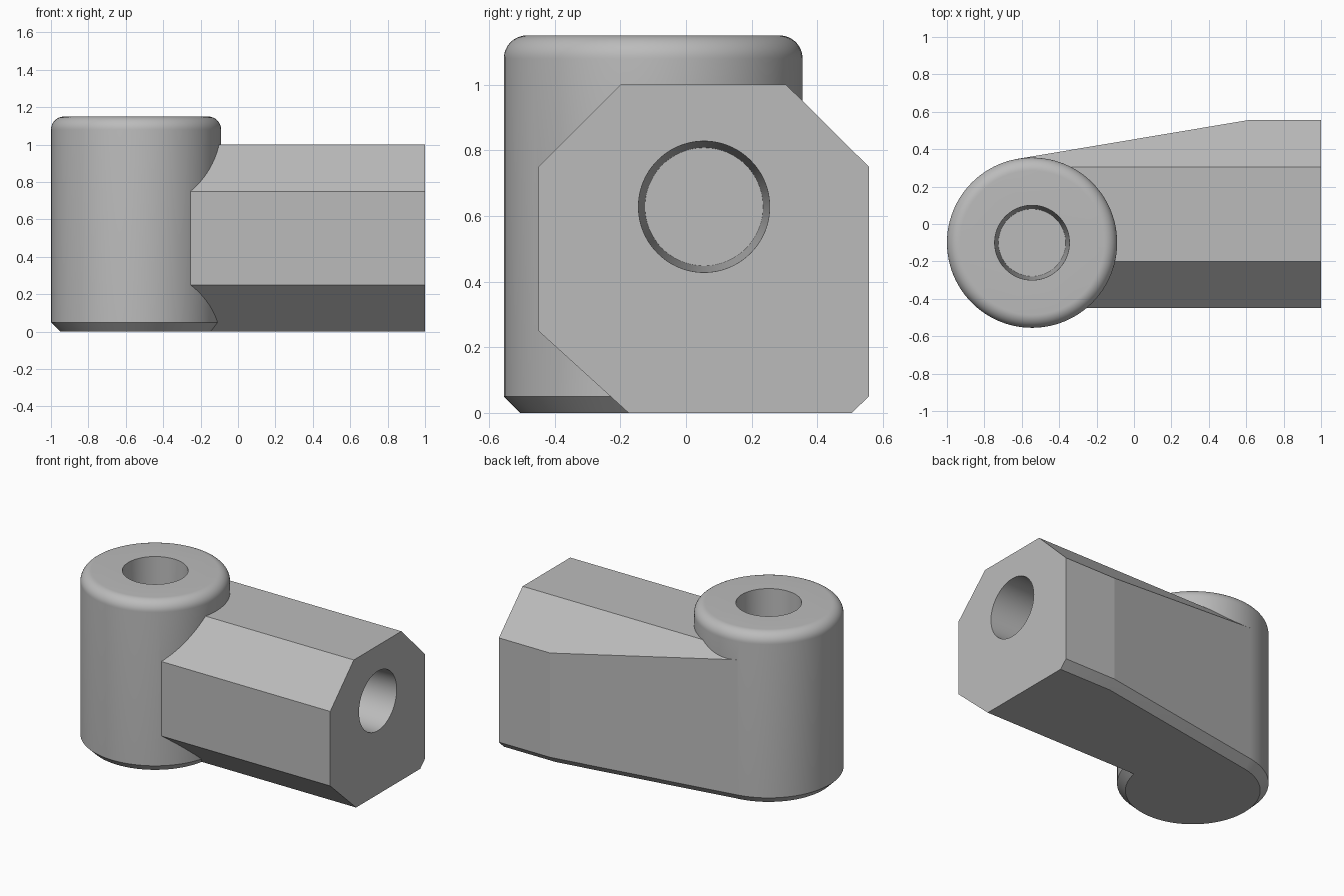
import bpy
import bmesh
from math import sin, cos, pi, radians, atan2, asin, hypot
from mathutils import Matrix, Vector

if "Cube" in bpy.data.objects:
    bpy.data.objects.remove(bpy.data.objects["Cube"], do_unlink=True)

# Material
grey = bpy.data.materials.new("plain grey")
grey.use_nodes = True
COLOUR = (0.5, 0.5, 0.5, 1)
grey.diffuse_color = COLOUR
grey.node_tree.nodes["Principled BSDF"].inputs["Base Color"].default_value = COLOUR

SEGMENTS = 96
POST = Vector((-0.545, -0.1, 0))
RADIUS = 0.455


def finish(bm, name):
    bmesh.ops.recalc_face_normals(bm, faces=bm.faces)
    mesh = bpy.data.meshes.new(name)
    bm.to_mesh(mesh)
    bm.free()
    mesh.materials.append(grey)
    obj = bpy.data.objects.new(name, mesh)
    bpy.context.collection.objects.link(obj)
    return obj


def lathe(name, profile, matrix):
    """Closed solid of revolution from (radius, height) pairs."""
    bm = bmesh.new()
    rings = []
    for r, z in profile:
        angles = [2 * pi * i / SEGMENTS for i in range(SEGMENTS)]
        rings.append([bm.verts.new((r * cos(a), r * sin(a), z)) for a in angles])
    for low, high in zip(rings, rings[1:]):
        for i in range(SEGMENTS):
            j = (i + 1) % SEGMENTS
            bm.faces.new((low[i], low[j], high[j], high[i]))
    bm.faces.new(rings[0][::-1])
    bm.faces.new(rings[-1])
    bm.transform(matrix)
    return finish(bm, name)


def cut(bm, point, normal):
    """Remove everything beyond a plane and close the opening."""
    geom = bm.verts[:] + bm.edges[:] + bm.faces[:]
    res = bmesh.ops.bisect_plane(bm, geom=geom, plane_co=point, plane_no=normal,
                                 clear_outer=True)
    edges = [e for e in res["geom_cut"] if isinstance(e, bmesh.types.BMEdge)]
    bmesh.ops.holes_fill(bm, edges=edges, sides=0)


# Round post: chamfered foot, rounded top rim
TOP, FILLET, STEPS = 1.15, 0.07, 11
profile = [(RADIUS - 0.05, 0), (RADIUS, 0.05)]
for i in range(STEPS + 1):
    a = pi / 2 * i / STEPS
    profile.append((RADIUS - FILLET * (1 - cos(a)), TOP - FILLET * (1 - sin(a))))
body = lathe("angle_connector", profile, Matrix.Translation(POST))

# Arm: faceted section run along x, then a back wall tapering tangent to the post
corner = Vector((0.62, 0.557, 0))
d = corner - POST
slope = atan2(d.y, d.x) - asin(RADIUS / hypot(d.x, d.y))
wall = Vector((-sin(slope), cos(slope), 0))
start = (POST + wall * RADIUS).x
section = [(-0.45, 0.25), (-0.175, 0), (0.505, 0), (0.557, 0.05),
           (0.557, 0.75), (0.305, 1), (-0.2, 1), (-0.45, 0.75)]
bm = bmesh.new()
face = bm.faces.new([bm.verts.new((start, y, z)) for y, z in section])
ext = bmesh.ops.extrude_face_region(bm, geom=[face])
moved = [v for v in ext["geom"] if isinstance(v, bmesh.types.BMVert)]
bmesh.ops.translate(bm, verts=moved, vec=(1 - start, 0, 0))
bmesh.ops.recalc_face_normals(bm, faces=bm.faces)
cut(bm, corner, wall)
cut(bm, corner + Vector((0, 0, 0.05)), (wall - Vector((0, 0, 1))).normalized())
arm = finish(bm, "arm")

# Slightly tapered blind sockets, one in the post top and one in the arm end
DEPTH = 0.6
socket = [(0.18, -DEPTH), (0.2, 0), (0.2, 0.05)]
post_socket = lathe("post_socket_cutter", socket,
                    Matrix.Translation(POST + Vector((0, 0, TOP))))
arm_socket = lathe("arm_socket_cutter", socket,
                   Matrix.Translation((1, 0.055, 0.628)) @ Matrix.Rotation(pi / 2, 4, "Y"))

# Join the parts and bore the sockets
bpy.context.view_layer.objects.active = body
for tool, operation in ((arm, "UNION"), (post_socket, "DIFFERENCE"),
                        (arm_socket, "DIFFERENCE")):
    mod = body.modifiers.new(tool.name, "BOOLEAN")
    mod.object = tool
    mod.operation = operation
    mod.solver = "EXACT"
    bpy.ops.object.modifier_apply(modifier=mod.name)
    bpy.data.objects.remove(tool, do_unlink=True)

# Smooth round walls, crisp facets
bpy.ops.object.select_all(action="DESELECT")
body.select_set(True)
bpy.ops.object.shade_smooth_by_angle(angle=radians(9))
